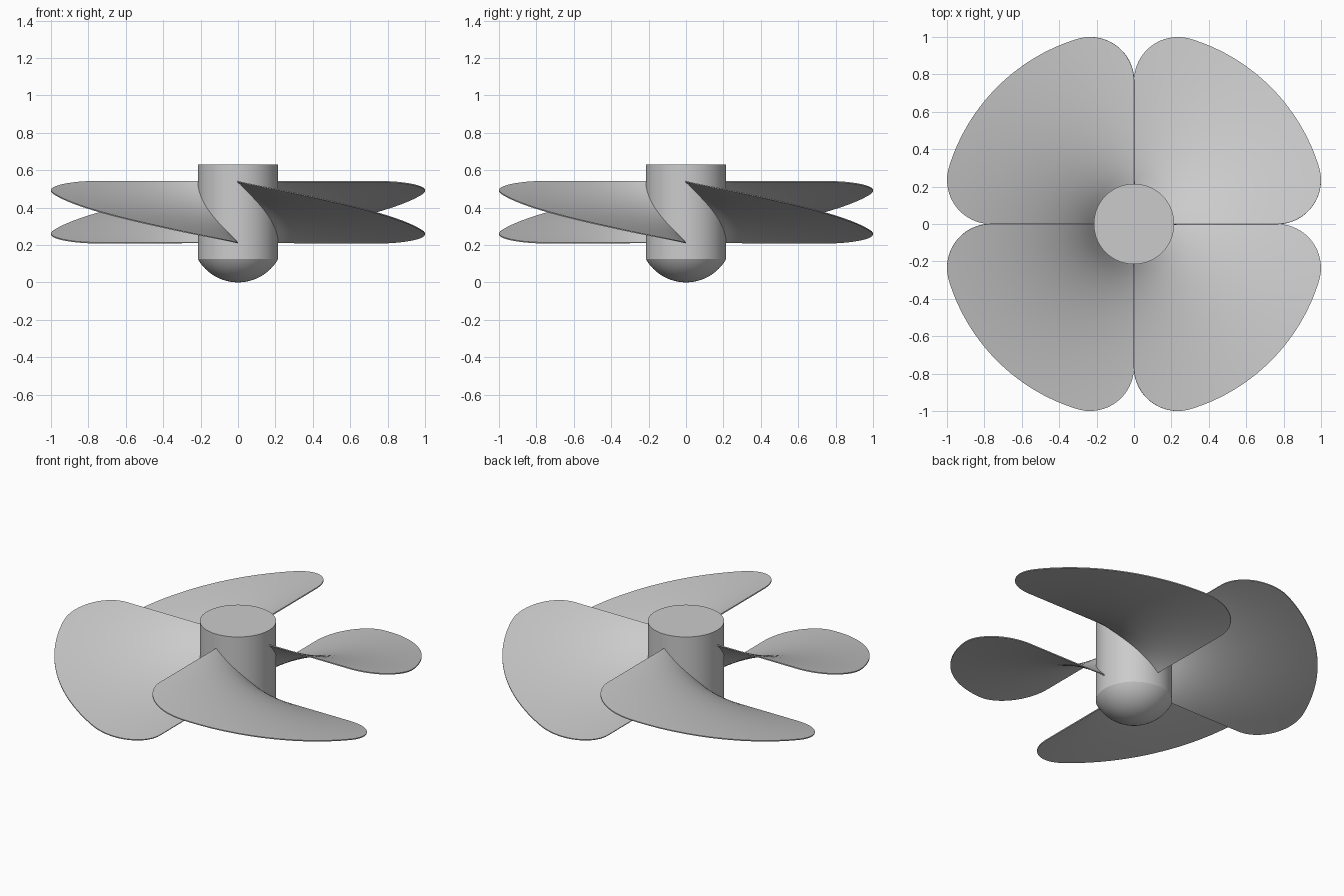
import bpy
import bmesh
import math

cube = bpy.data.objects.get("Cube")
if cube:
    bpy.data.objects.remove(cube, do_unlink=True)

HUB_R, HUB_LOW, HUB_TOP = 0.215, 0.125, 0.63
TIP_R, CORNER = 1.035, 0.235
Z_HIGH, Z_LOW = 0.542, 0.214
THICK = 0.006
QUARTER = math.pi / 2

grey = bpy.data.materials.new("light grey metal")
grey.use_nodes = True
colour = (0.6, 0.6, 0.6, 1)
grey.diffuse_color = colour
grey.node_tree.nodes["Principled BSDF"].inputs["Base Color"].default_value = colour


def finish(bm, name):
    bmesh.ops.recalc_face_normals(bm, faces=bm.faces)
    mesh = bpy.data.meshes.new(name)
    bm.to_mesh(mesh)
    bm.free()
    mesh.materials.append(grey)
    obj = bpy.data.objects.new(name, mesh)
    bpy.context.collection.objects.link(obj)
    bpy.ops.object.select_all(action="DESELECT")
    obj.select_set(True)
    bpy.context.view_layer.objects.active = obj
    bpy.ops.object.shade_smooth_by_angle(angle=math.radians(25))
    return obj


def outer_radius(angle):
    """Plan outline: a tip arc with rounded corners at both ends."""
    angle = min(angle, QUARTER - angle)
    reach = TIP_R - CORNER
    centre = math.asin(CORNER / reach)
    if angle >= centre:
        return TIP_R
    d = angle - centre
    inside = CORNER ** 2 - (reach * math.sin(d)) ** 2
    return reach * math.cos(d) + math.sqrt(max(inside, 0))


# Hub: lathed profile with a shallow round nose
bm = bmesh.new()
nose_r = (HUB_R ** 2 + HUB_LOW ** 2) / (2 * HUB_LOW)
sweep = math.asin(HUB_R / nose_r)
steps = 16
profile = [(nose_r * math.sin(sweep * i / steps),
            nose_r * (1 - math.cos(sweep * i / steps))) for i in range(steps + 1)]
profile += [(HUB_R, HUB_TOP), (0, HUB_TOP)]
verts = [bm.verts.new((r, 0, z)) for r, z in profile]
edges = [bm.edges.new(pair) for pair in zip(verts, verts[1:])]
bmesh.ops.spin(bm, geom=verts + edges, cent=(0, 0, 0), axis=(0, 0, 1),
               angle=math.tau, steps=96, use_duplicate=False)
bmesh.ops.remove_doubles(bm, verts=bm.verts, dist=0.0001)
finish(bm, "hub")


# Blades: four helical sheets, each covering a quarter turn
def make_blade(name, start):
    bm = bmesh.new()
    across, along = 72, 20
    rows = []
    for i in range(across + 1):
        angle = QUARTER * (1 - math.cos(math.pi * i / across)) / 2
        z = Z_HIGH + (Z_LOW - Z_HIGH) * angle / QUARTER
        outer = outer_radius(angle)
        row = []
        for j in range(along + 1):
            r = HUB_R - 0.005 + (outer - HUB_R + 0.005) * j / along
            row.append(bm.verts.new((r * math.cos(start + angle),
                                     r * math.sin(start + angle), z)))
        rows.append(row)
    for a, b in zip(rows, rows[1:]):
        for j in range(along):
            bm.faces.new((a[j], a[j + 1], b[j + 1], b[j]))
    bmesh.ops.recalc_face_normals(bm, faces=bm.faces)
    bmesh.ops.solidify(bm, geom=bm.faces[:], thickness=THICK)
    finish(bm, name)


for k, name in enumerate(("back_left", "back_right", "front_right", "front_left")):
    make_blade(name + "_blade", k * QUARTER)
